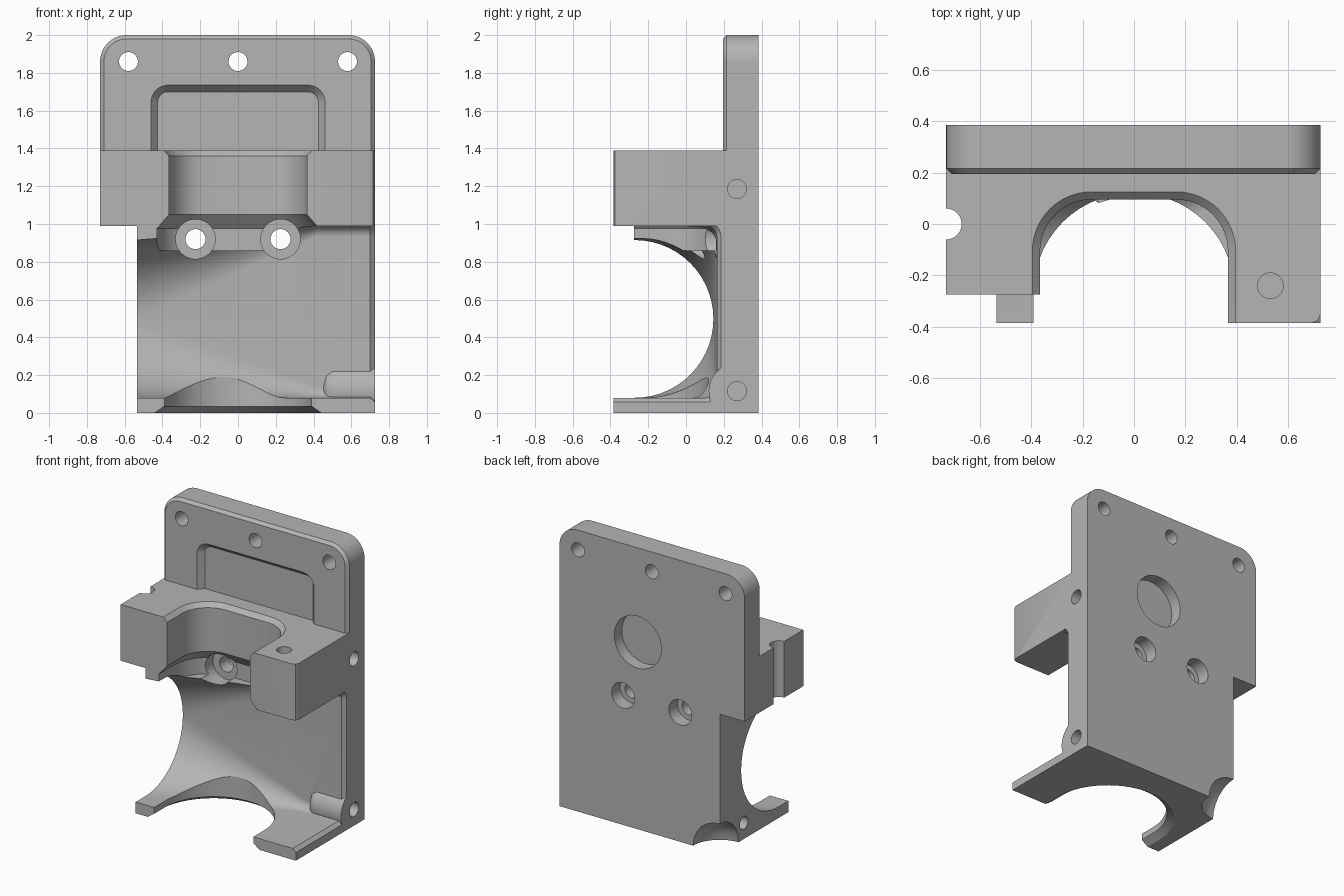
import bpy, bmesh, math
from mathutils import Vector

if "Cube" in bpy.data.objects:
    bpy.data.objects.remove(bpy.data.objects["Cube"], do_unlink=True)

grey = bpy.data.materials.new("machined_grey")
grey.use_nodes = True
grey.diffuse_color = (0.46, 0.46, 0.46, 1)
grey.node_tree.nodes["Principled BSDF"].inputs["Base Color"].default_value = grey.diffuse_color

# How a flat profile (u, v) at depth w is placed for each extrusion axis
AXES = {"x": lambda u, v, w: (w, v, u),   # u = height, v = depth
        "y": lambda u, v, w: (u, w, v),   # u = across, v = height
        "z": lambda u, v, w: (u, v, w)}   # u = across, v = depth


def loft(name, axis, sections):
    """Solid skinned through (w, profile) pairs along an axis."""
    bm = bmesh.new()
    rings = [[bm.verts.new(AXES[axis](u, v, w)) for u, v in prof] for w, prof in sections]
    n = len(rings[0])
    for a, b in zip(rings, rings[1:]):
        for i in range(n):
            j = (i + 1) % n
            bm.faces.new((a[i], a[j], b[j], b[i]))
    bm.faces.new(rings[0])
    bm.faces.new(rings[-1])
    bmesh.ops.recalc_face_normals(bm, faces=bm.faces)
    me = bpy.data.meshes.new(name)
    bm.to_mesh(me)
    bm.free()
    me.materials.append(grey)
    ob = bpy.data.objects.new(name, me)
    bpy.context.scene.collection.objects.link(ob)
    return ob


def u_shape(lo, hi, start, end, r, off=0.0, n=14):
    """Slot profile from start to a round-cornered end, grown by off."""
    lo, hi, end, r = lo - off, hi + off, end + off, max(r + off, 0.005)
    pts = [(lo, start)]
    for cx, a0 in ((lo + r, math.pi), (hi - r, math.pi / 2)):
        for i in range(n + 1):
            a = a0 - math.pi / 2 * i / n
            pts.append((cx + r * math.cos(a), end - r + r * math.sin(a)))
    return pts + [(hi, start)]


def circle(u, v, r, n=40):
    return [(u + r * math.cos(math.tau * i / n), v + r * math.sin(math.tau * i / n))
            for i in range(n)]


def rod(name, axis, u, v, r, w0, w1):
    return loft(name, axis, [(w0, circle(u, v, r)), (w1, circle(u, v, r))])


def boolean(target, tool, op="DIFFERENCE"):
    """Apply a boolean and discard the tool."""
    tool.hide_render = True
    mod = target.modifiers.new("bool", "BOOLEAN")
    mod.operation, mod.solver, mod.object = op, "EXACT", tool
    bpy.context.view_layer.update()
    dg = bpy.context.evaluated_depsgraph_get()
    me = bpy.data.meshes.new_from_object(target.evaluated_get(dg))
    target.modifiers.clear()
    target.data = me
    bpy.data.objects.remove(tool, do_unlink=True)


L, R, STEP = -0.73, 0.725, -0.535     # sides, and the narrower lower left side
FRONT, BACK = -0.385, 0.385

# Upper back plate with rounded top corners and a chamfered front edge
bracket = loft("mounting_bracket", "y", [
    (0.195, u_shape(L, R, 0.99, 2.0, 0.14, -0.02)),
    (0.215, u_shape(L, R, 0.99, 2.0, 0.14)),
    (BACK, u_shape(L, R, 0.99, 2.0, 0.14))])

# Shallow tapered recess in the plate
boolean(bracket, loft("recess", "y", [
    (0.18, u_shape(-0.46, 0.46, 1.2, 1.735, 0.09, 0.015)),
    (0.195, u_shape(-0.46, 0.46, 1.2, 1.735, 0.09)),
    (0.235, u_shape(-0.46, 0.46, 1.2, 1.735, 0.09, -0.035))]))

# Lower body, including the foot and the slab below the left arm
side = [(0, FRONT), (0, BACK), (1.02, BACK), (1.02, -0.275), (0.5, -0.275), (0.5, FRONT)]
body = loft("body", "x", [(STEP, side), (R, side)])

# Cradle: a round bore on one side that becomes a rounded box on the other
cradle = []
for i in range(-1, 17):
    t = i / 16
    x = STEP + t * 0.95
    cradle.append((x, u_shape(0.08, 0.915 + 0.075 * t, -0.7, 0.145 + 0.018 * t,
                              0.417 - 0.36 * t)))
flat = (0.08, 0.99, -0.7, 0.163, 0.057)
cradle += [(0.70, u_shape(*flat)), (0.745, u_shape(*flat, 0.04))]
boolean(body, loft("cradle", "x", cradle))

# Rounded boss around the lower side screw
boss = loft("boss", "x", [(0.45, circle(0.115, 0.27, 0.105)),
                          (0.47, circle(0.115, 0.27, 0.135)),
                          (0.50, circle(0.115, 0.27, 0.15)),
                          (R, circle(0.115, 0.27, 0.15))])
trim = loft("boss_trim", "x", [(0.3, [(-0.2, -0.2), (-0.2, 0.6), (0.01, 0.6), (0.01, -0.2)]),
                               (0.9, [(-0.2, -0.2), (-0.2, 0.6), (0.01, 0.6), (0.01, -0.2)])])
boolean(boss, trim)
trim = loft("boss_back_trim", "x", [(0.3, [(-0.2, 0.3), (-0.2, 0.6), (0.6, 0.6), (0.6, 0.3)]),
                                    (0.9, [(-0.2, 0.3), (-0.2, 0.6), (0.6, 0.6), (0.6, 0.3)])])
boolean(boss, trim)
boolean(body, boss, "UNION")

# Arm block with its uneven front
arm = [(L, 0.3), (L, -0.275), (0, -0.275), (0, FRONT), (0.69, FRONT),
       (0.715, -0.375), (R, -0.35), (R, 0.3)]
block = loft("arm_block", "z", [(0.99, arm), (1.39, arm)])
boolean(bracket, block, "UNION")
boolean(bracket, body, "UNION")

# Upper channel, chamfered at the top and flared towards the cradle
chan = (-0.365, 0.365, -0.7, 0.095, 0.2)
boolean(bracket, loft("channel", "z", [
    (w, u_shape(*chan, off)) for w, off in
    ((0.86, 0.065), (0.975, 0.065), (1.05, 0), (1.36, 0), (1.40, 0.04))]))

# Round opening through the foot, chamfered underneath
foot = (-0.39, 0.39, -0.7, 0.12, 0.385)
boolean(bracket, loft("foot_opening", "z", [
    (w, u_shape(*foot, off)) for w, off in ((-0.01, 0.065), (0.035, 0), (0.32, 0))]))

# Screw holes across the top of the plate
for x in (-0.58, 0, 0.58):
    boolean(bracket, rod("top_hole", "y", x, 1.86, 0.05, 0, 0.6))

# Stepped motor screw holes, bored from both faces
for x in (-0.225, 0.225):
    for r, y0, y1 in ((0.105, -0.3, 0.19), (0.053, 0.1, 0.5), (0.09, 0.29, 0.5)):
        boolean(bracket, rod("stepped_hole", "y", x, 0.92, r, y0, y1))

# Blind bore in the back
boolean(bracket, rod("back_bore", "y", 0.11, 1.33, 0.185, 0.3, 0.5))

# Blind screw holes in the sides and in the arm top
for z in (1.185, 0.115):
    boolean(bracket, rod("side_hole", "x", z, 0.27, 0.05, 0.5, 0.9))
boolean(bracket, rod("left_hole", "x", 0.115, 0.115, 0.045, -0.7, -0.35))
boolean(bracket, rod("arm_hole", "z", 0.53, -0.24, 0.05, 1.2, 1.5))

# Vertical groove in the side of the left arm
boolean(bracket, rod("groove", "z", L, 0, 0.06, 0.9, 1.5))

# Rounded bite out of the lower back corner
rings = 12
bite = [(0.21 * math.sin(a), 0.21 * math.cos(a)) for a in
        (math.pi * (i / rings - 0.5) * 0.99 for i in range(rings + 1))]
boolean(bracket, loft("corner_bite", "z", [(h, circle(STEP, BACK, r)) for h, r in bite]))

bracket.data.materials.clear()
bracket.data.materials.append(grey)
bpy.context.view_layer.objects.active = bracket
bracket.select_set(True)
bpy.ops.object.shade_smooth_by_angle(angle=math.radians(25))
